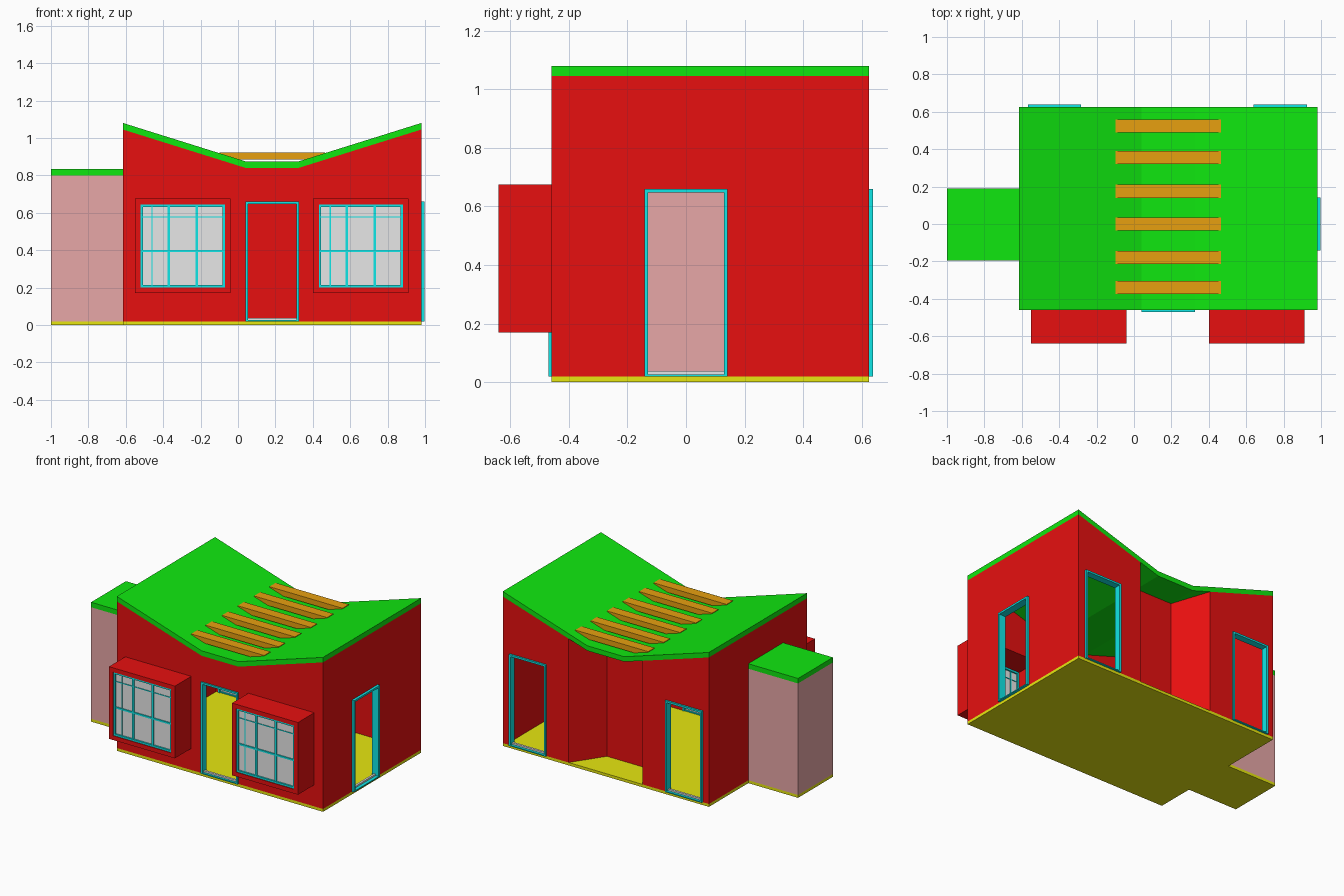
import bpy, bmesh, math
from mathutils import Vector

cube = bpy.data.objects.get("Cube")
if cube:
    bpy.data.objects.remove(cube, do_unlink=True)


def material(name, *rgb):
    m = bpy.data.materials.new(name)
    m.use_nodes = True
    m.diffuse_color = (*rgb, 1)
    m.node_tree.nodes["Principled BSDF"].inputs["Base Color"].default_value = (*rgb, 1)
    return m


RED = material("wall red", 0.8, 0.005, 0.005)
GREEN = material("roof green", 0.005, 0.8, 0.005)
YELLOW = material("floor yellow", 0.8, 0.8, 0.005)
CYAN = material("frame cyan", 0.005, 0.8, 0.8)
ORANGE = material("beam orange", 0.8, 0.35, 0.005)
PINK = material("annex pink", 0.8, 0.39, 0.39)
GREY = material("glass grey", 0.8, 0.8, 0.8)


def extrude(name, polys, a, b, mat, axis="z"):
    """Extrude flat polygons from a to b along z (plan) or y (elevation)."""
    bm = bmesh.new()
    for poly in polys:
        bm.faces.new([bm.verts.new((p, q, a) if axis == "z" else (p, a, q)) for p, q in poly])
    bmesh.ops.remove_doubles(bm, verts=bm.verts, dist=1e-5)
    res = bmesh.ops.extrude_face_region(bm, geom=bm.faces[:], use_keep_orig=True)
    step = Vector((0, 0, b - a) if axis == "z" else (0, b - a, 0))
    bmesh.ops.translate(bm, vec=step, verts=[v for v in res["geom"] if isinstance(v, bmesh.types.BMVert)])
    bmesh.ops.recalc_face_normals(bm, faces=bm.faces)
    me = bpy.data.meshes.new(name)
    bm.to_mesh(me)
    bm.free()
    me.materials.append(mat)
    ob = bpy.data.objects.new(name, me)
    bpy.context.scene.collection.objects.link(ob)
    return ob


def rect(x0, x1, y0, y1):
    return [(x0, y0), (x1, y0), (x1, y1), (x0, y1)]


def box(name, x0, x1, y0, y1, z0, z1, mat):
    return extrude(name, [rect(x0, x1, y0, y1)], z0, z1, mat)


def ring(name, x0, x1, z0, z1, t, y0, y1, mat):
    o, i = rect(x0, x1, z0, z1), rect(x0 + t, x1 - t, z0 + t, z1 - t)
    quads = [[o[k], o[(k + 1) % 4], i[(k + 1) % 4], i[k]] for k in range(4)]
    return extrude(name, quads, y0, y1, mat, "y")


def inset(poly, t):
    pts = [Vector(p) for p in poly]
    out = []
    for k, p in enumerate(pts):
        d1 = (p - pts[k - 1]).normalized()
        d2 = (pts[(k + 1) % len(pts)] - p).normalized()
        n1, n2 = Vector((-d1.y, d1.x)), Vector((-d2.y, d2.x))
        out.append(tuple(p + (n1 + n2) * t / (1 + n1.dot(n2))))
    return out


def carve(ob, cutters):
    for c in cutters:
        c.hide_render = True
        m = ob.modifiers.new("cut", "BOOLEAN")
        m.operation, m.solver, m.object = "DIFFERENCE", "EXACT", c
    bpy.context.view_layer.update()
    me = bpy.data.meshes.new_from_object(ob.evaluated_get(bpy.context.evaluated_depsgraph_get()))
    ob.modifiers.clear()
    ob.data = me
    for c in cutters:
        bpy.data.objects.remove(c, do_unlink=True)


# Main dimensions
L, R, F, B = -0.615, 0.98, -0.46, 0.625
BASE, WALL, ROOF = 0.02, 0.03, 0.035
V0, V1, VALLEY, EAVE = 0.04, 0.325, 0.875, 1.08
AF, AB, AH = -0.195, 0.19, 0.80
DOOR_W, DOOR_H, BAR = 0.285, 0.66, 0.013

# Floor slab under house and annex
extrude("floor", [[(L, F), (R, F), (R, B), (L, B), (L, AB), (-1, AB), (-1, AF), (L, AF)]], 0, BASE, YELLOW)

# Butterfly roof
top = [(L, EAVE), (V0, VALLEY), (V1, VALLEY), (R, EAVE)]
under = [(x, z - ROOF) for x, z in top]
extrude("roof", [[under[k], under[k + 1], top[k + 1], top[k]] for k in range(3)], F, B, GREEN, "y")

# Beams bridging the roof valley
for y in (-0.34, -0.18, 0, 0.175, 0.355, 0.525):
    box("roof_beam", -0.1, 0.465, y - 0.035, y + 0.035, 0.885, 0.923, ORANGE)

# Walls with a splayed recess at the back
plan = [(L, F), (R, F), (R, B), (0.47, B), (V1, 0.41), (V0, 0.41), (-0.1, B), (L, B)]
walls = extrude("walls", [plan], BASE, 1.3, RED)
slope = (EAVE - VALLEY) / (V0 - L)
above = [(L - 0.1, EAVE - ROOF + 0.1 * slope), *under[1:3], (R + 0.1, EAVE - ROOF + 0.1 * slope), (R + 0.1, 2), (L - 0.1, 2)]
cutters = [
    extrude("cutter_interior", [inset(plan, WALL)], -1, 2, RED),
    extrude("cutter_roofline", [above], -1, 1, RED, "y"),
    box("cutter_annex", L - 0.1, L + 0.1, AF + WALL, AB - WALL, -0.1, AH, RED),
]

# Doors: centre on wall face, turn about z, how far the frame stands out
doors = {
    "front_door": (0.1825, F, 0, 0.01),
    "side_door": (R, 0, 90, 0.018),
    "back_left_door": (0.7825, B, 180, 0.013),
    "back_right_door": (-0.425, B, 180, 0.013),
}
h = DOOR_W / 2
i = h - BAR
for name, (x, y, turn, out) in doors.items():
    arch = [(-h, BASE), (-i, BASE), (-i, DOOR_H - BAR), (i, DOOR_H - BAR),
            (i, BASE), (h, BASE), (h, DOOR_H), (-h, DOOR_H)]
    hole = box("cutter_" + name, -h + 0.002, h - 0.002, -0.1, 0.1, -0.1, DOOR_H - 0.002, RED)
    parts = [
        hole,
        extrude(name + "_frame", [arch], -out, WALL + 0.005, CYAN, "y"),
        box(name + "_threshold", -i, i, -out, WALL, BASE, 0.027, CYAN),
        box(name + "_sill", -i, i, 0.005, 0.02, 0.027, 0.038, GREY),
    ]
    for p in parts:
        p.location = (x, y, 0)
        p.rotation_euler.z = math.radians(turn)
    cutters.append(hole)

# Bay windows
Z0, Z1, FRONT, BAY_W = 0.17, 0.675, -0.64, 0.51
for side, x0 in (("right", -0.55), ("left", 0.402)):
    x1 = x0 + BAY_W
    ring(side + "_bay", x0, x1, Z0, Z1, WALL, FRONT, F, RED)
    a, b, c, d = x0 + WALL, x1 - WALL, Z0 + WALL, Z1 - WALL
    cutters.append(box("cutter_bay", a, b, F - 0.1, F + 0.1, c, d, RED))
    ring(side + "_window_frame", a, b, c, d, BAR, FRONT + 0.005, FRONT + 0.03, CYAN)
    box(side + "_window_glass", a, b, FRONT + 0.016, FRONT + 0.02, c, d, GREY)
    for k in (1, 2):
        x = a + (b - a) * k / 3
        box(side + "_window_mullion", x - 0.007, x + 0.007, FRONT + 0.008, FRONT + 0.028, c, d, CYAN)
    box(side + "_window_rail", a, b, FRONT + 0.009, FRONT + 0.027, 0.39, 0.402, CYAN)
    # Thin secondary glazing bars
    box(side + "_thin_bar", a + 0.058, a + 0.064, FRONT + 0.012, FRONT + 0.024, c, d, CYAN)
    box(side + "_thin_rail", a, b, FRONT + 0.012, FRONT + 0.024, 0.575, 0.58, CYAN)

carve(walls, cutters)

# Annex, open towards the house
extrude("annex_walls", [[(L, AF), (L, AF + WALL), (-1 + WALL, AF + WALL), (-1 + WALL, AB - WALL),
                         (L, AB - WALL), (L, AB), (-1, AB), (-1, AF)]], BASE, AH, PINK)
box("annex_roof", -1, L, AF, AB, AH, AH + ROOF, GREEN)
